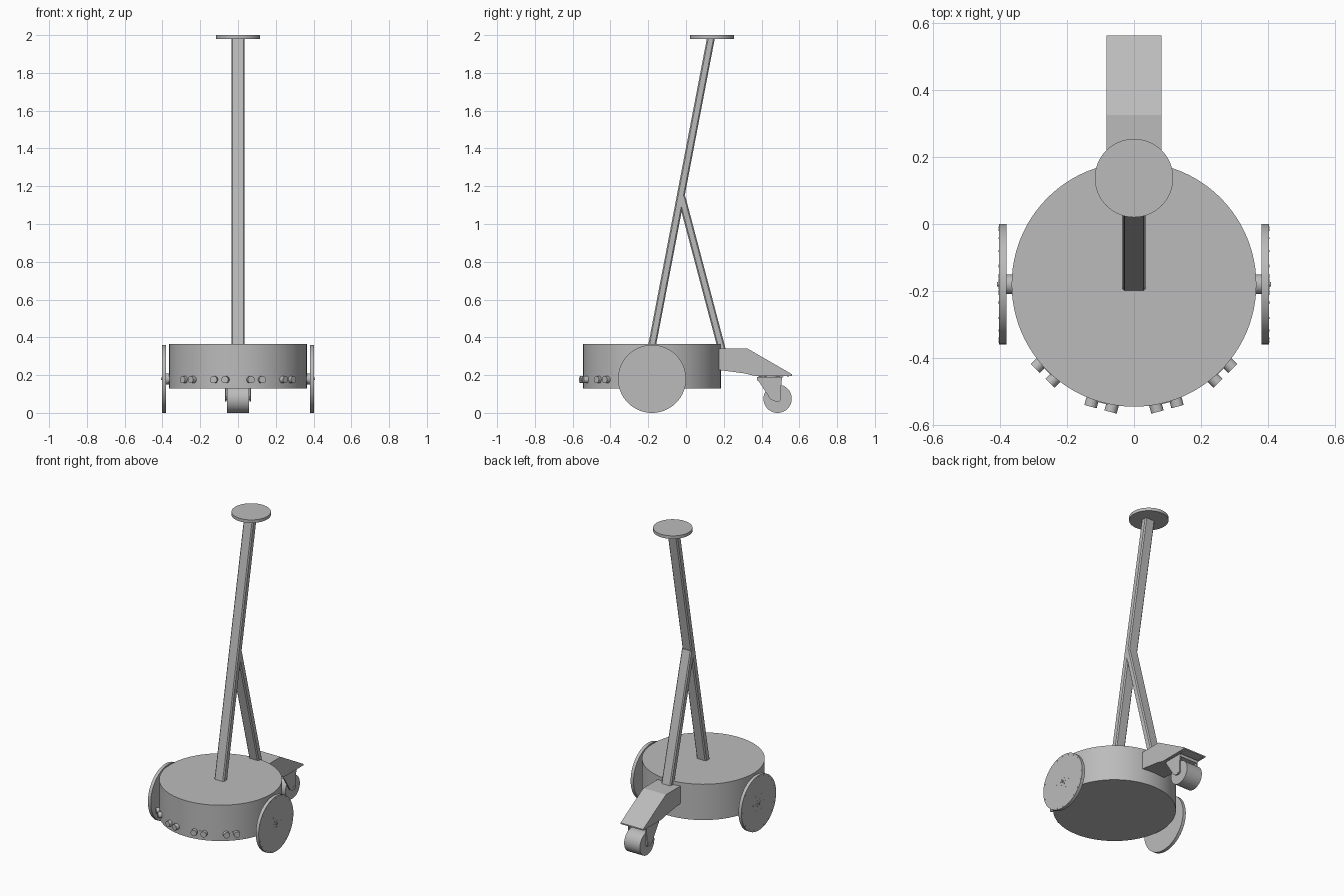
import bpy, bmesh
from math import sin, cos, pi, radians
from mathutils import Matrix, Vector

cube = bpy.data.objects.get("Cube")
if cube:
    bpy.data.objects.remove(cube)

grey = bpy.data.materials.new("plain grey")
grey.use_nodes = True
colour = (0.5, 0.5, 0.5, 1)
grey.diffuse_color = colour
grey.node_tree.nodes["Principled BSDF"].inputs["Base Color"].default_value = colour


def finish(bm, name):
    bmesh.ops.recalc_face_normals(bm, faces=bm.faces)
    mesh = bpy.data.meshes.new(name)
    bm.to_mesh(mesh)
    bm.free()
    mesh.materials.append(grey)
    obj = bpy.data.objects.new(name, mesh)
    bpy.context.collection.objects.link(obj)
    bpy.ops.object.select_all(action='DESELECT')
    obj.select_set(True)
    bpy.context.view_layer.objects.active = obj
    bpy.ops.object.shade_smooth_by_angle(angle=radians(30))
    return obj


def add_rod(bm, start, end, radius, sides=32):
    """Cylinder between two points."""
    a, b = Vector(start), Vector(end)
    turn = (b - a).to_track_quat('Z', 'Y').to_matrix().to_4x4()
    bmesh.ops.create_cone(bm, cap_ends=True, segments=sides, radius1=radius, radius2=radius,
                          depth=(b - a).length, matrix=Matrix.Translation((a + b) / 2) @ turn)


def rod(name, start, end, radius, sides=32):
    bm = bmesh.new()
    add_rod(bm, start, end, radius, sides)
    return finish(bm, name)


def add_loft(bm, low, high):
    """Solid between two matching outlines."""
    a = [bm.verts.new(p) for p in low]
    b = [bm.verts.new(p) for p in high]
    bm.faces.new(a)
    bm.faces.new(b)
    for i in range(len(a)):
        j = (i + 1) % len(a)
        bm.faces.new((a[i], a[j], b[j], b[i]))


def side_plate(name, profile, x0, x1):
    """Side profile (y, z) extruded across x."""
    bm = bmesh.new()
    add_loft(bm, [(x0, y, z) for y, z in profile], [(x1, y, z) for y, z in profile])
    return finish(bm, name)


def post(name, y0, z0, y1, z1, hx=0.035, hy=0.021, c=0.007):
    """Leaning chamfered bar with level ends."""
    outline = [(hx, c - hy), (hx, hy - c), (hx - c, hy), (c - hx, hy),
               (-hx, hy - c), (-hx, c - hy), (c - hx, -hy), (hx - c, -hy)]
    bm = bmesh.new()
    add_loft(bm, [(x, y + y0, z0) for x, y in outline], [(x, y + y1, z1) for x, y in outline])
    return finish(bm, name)


# Round base
MID = -0.18
rod("base_drum", (0, MID, 0.13), (0, MID, 0.365), 0.365, 96)

# Leaning mast, rear strut and top plate
post("mast", -0.18, 0.355, 0.132, 1.985)
post("rear_strut", 0.19, 0.335, -0.024, 1.145)
rod("top_plate", (0, 0.137, 1.98), (0, 0.137, 2.0), 0.117, 64)

# Drive wheels with axles and bolt circles
for side, s in (("left", 1), ("right", -1)):
    rod(side + "_wheel", (s * 0.381, MID, 0.18), (s * 0.402, MID, 0.18), 0.18, 72)
    rod(side + "_axle", (s * 0.33, MID, 0.18), (s * 0.385, MID, 0.18), 0.029)
    rod(side + "_axle_tip", (s * 0.4, MID, 0.18), (s * 0.408, MID, 0.18), 0.007, 16)
    bm = bmesh.new()
    for count, ring, size in ((6, 0.022, 0.005), (6, 0.055, 0.004), (20, 0.17, 0.003)):
        for k in range(count):
            t = 2 * pi * k / count
            y, z = MID + ring * cos(t), 0.18 + ring * sin(t)
            add_rod(bm, (s * 0.4, y, z), (s * 0.4035, y, z), size, 10)
    finish(bm, side + "_wheel_bolts")

# Twin-barrel sensors around the front
for n, angle in enumerate((-45, -15, 15, 45)):
    t = radians(angle)
    out = Vector((sin(t), -cos(t), 0))
    across = Vector((cos(t), sin(t), 0))
    centre = Vector((0, MID, 0.176))
    bm = bmesh.new()
    for off in (-0.031, 0.031):
        base = centre + across * off
        add_rod(bm, base + out * 0.345, base + out * 0.386, 0.019, 24)
    finish(bm, f"sensor_{n + 1}_barrels")
    bm = bmesh.new()
    corners = [(-0.045, -0.012), (0.045, -0.012), (0.045, 0.012), (-0.045, 0.012)]
    ends = [[centre + across * u + Vector((0, 0, v)) + out * d for u, v in corners]
            for d in (0.35, 0.367)]
    add_loft(bm, *ends)
    finish(bm, f"sensor_{n + 1}_board")

# Sloping rear bracket and the bolts beneath it
side_plate("rear_bracket", [(0.14, 0.341), (0.325, 0.341), (0.562, 0.204), (0.562, 0.196),
                            (0.362, 0.196), (0.31, 0.209), (0.14, 0.232)], -0.082, 0.082)
bm = bmesh.new()
for x in (-0.068, 0.068):
    for y in (0.39, 0.42, 0.51, 0.54):
        add_rod(bm, (x, y, 0.192), (x, y, 0.198), 0.006, 10)
finish(bm, "bracket_bolts")

# Caster: swivel, fork and wheel
rod("caster_swivel", (0, 0.442, 0.178), (0, 0.442, 0.2), 0.058)
side_plate("caster_fork_top", [(0.375, 0.19), (0.51, 0.19), (0.508, 0.172), (0.377, 0.172)],
           -0.068, 0.068)
cheek = [(0.377, 0.18), (0.508, 0.18), (0.502, 0.13), (0.504, 0.072), (0.494, 0.061),
         (0.477, 0.06), (0.462, 0.064), (0.446, 0.073)]
for side, s in (("left", 1), ("right", -1)):
    side_plate(side + "_caster_cheek", cheek, s * 0.06, s * 0.068)
rod("caster_wheel", (-0.057, 0.485, 0.075), (0.057, 0.485, 0.075), 0.075, 48)
rod("caster_axle", (-0.07, 0.485, 0.077), (0.07, 0.485, 0.077), 0.01, 16)
